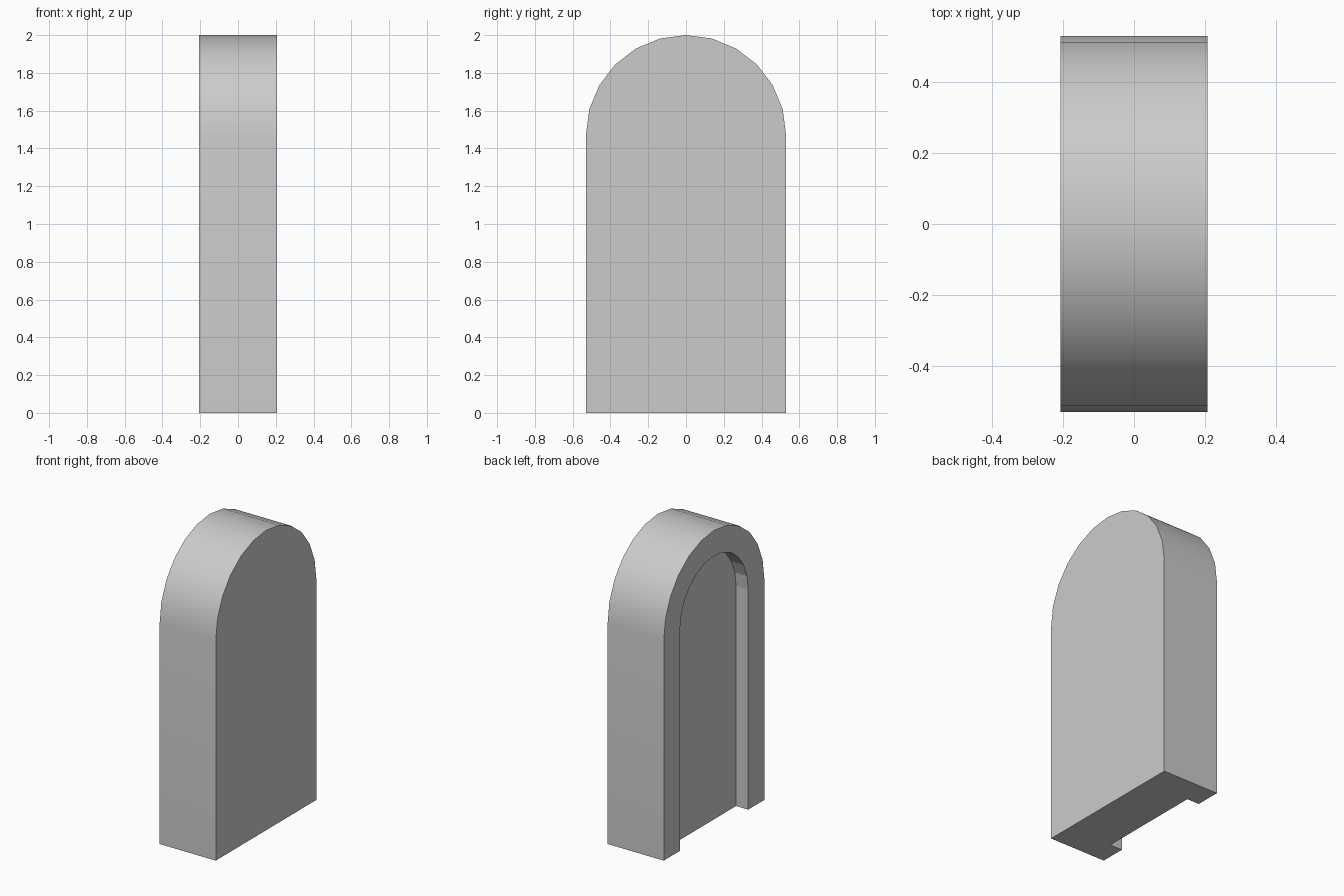
import bpy, bmesh, math

if "Cube" in bpy.data.objects:
    bpy.data.objects.remove(bpy.data.objects["Cube"], do_unlink=True)

HALF_DEPTH = 0.207       # half thickness of the slab along x
SPRING = 1.47            # height where the arch starts
OUTER, INNER = 0.53, 0.36
NICHE_X = -HALF_DEPTH + 0.09
SEGMENTS = 12

stone = bpy.data.materials.new("plain grey")
stone.use_nodes = True
grey = (0.6, 0.6, 0.6, 1)
stone.diffuse_color = grey
stone.node_tree.nodes["Principled BSDF"].inputs["Base Color"].default_value = grey


def arch(bm, radius, x):
    """Row of vertices: foot, round arch, opposite foot."""
    angles = [math.pi * i / SEGMENTS for i in range(SEGMENTS + 1)]
    points = [(radius * math.cos(a), SPRING + radius * math.sin(a)) for a in angles]
    points = [(radius, 0)] + points + [(-radius, 0)]
    return [bm.verts.new((x, y, z)) for y, z in points]


def strip(bm, a, b):
    return [bm.faces.new((a[i], a[i + 1], b[i + 1], b[i])) for i in range(len(a) - 1)]


bm = bmesh.new()
plain_rim = arch(bm, OUTER, HALF_DEPTH)
open_rim = arch(bm, OUTER, -HALF_DEPTH)
niche_rim = arch(bm, INNER, -HALF_DEPTH)
niche_back = arch(bm, INNER, NICHE_X)

# Plain side, rounded outside, flat surround, niche reveal and niche back
bm.faces.new(plain_rim)
outside = strip(bm, plain_rim, open_rim)
strip(bm, open_rim, niche_rim)
strip(bm, niche_rim, niche_back)
bm.faces.new(niche_back)

# Underside, notched where the niche runs through to the ground
bm.faces.new((plain_rim[0], open_rim[0], niche_rim[0], niche_back[0],
              niche_back[-1], niche_rim[-1], open_rim[-1], plain_rim[-1]))
bmesh.ops.recalc_face_normals(bm, faces=bm.faces)

# Only the rounded outside is smooth; its rims stay sharp
for face in outside:
    face.smooth = True
for edge in bm.edges:
    edge.smooth = edge.calc_face_angle(0) < math.radians(30)

mesh = bpy.data.meshes.new("arched_slab")
bm.to_mesh(mesh)
bm.free()
mesh.materials.append(stone)
slab = bpy.data.objects.new("arched_slab_with_niche", mesh)
bpy.context.collection.objects.link(slab)
